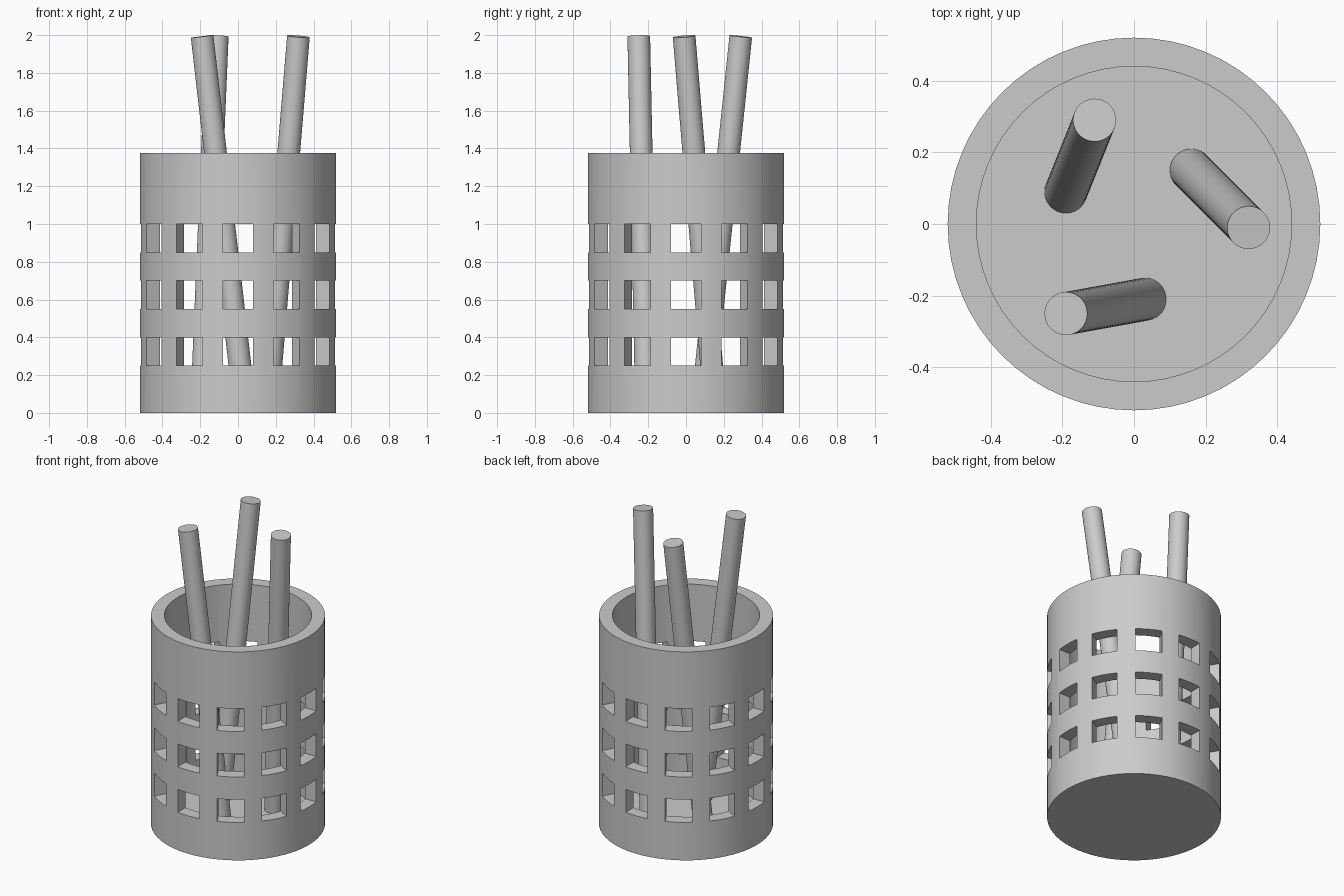
import bpy
import bmesh
from math import pi, radians
from mathutils import Matrix, Vector

cube = bpy.data.objects.get("Cube")
if cube:
    bpy.data.objects.remove(cube, do_unlink=True)

grey = bpy.data.materials.new("grey")
grey.use_nodes = True
color = (0.6, 0.6, 0.6, 1)
grey.diffuse_color = color
grey.node_tree.nodes["Principled BSDF"].inputs["Base Color"].default_value = color

RADIUS, WALL, HEIGHT = 0.52, 0.08, 1.375
SIDES = 64


def make_object(name, bm):
    bmesh.ops.recalc_face_normals(bm, faces=bm.faces)
    mesh = bpy.data.meshes.new(name)
    bm.to_mesh(mesh)
    bm.free()
    mesh.materials.append(grey)
    obj = bpy.data.objects.new(name, mesh)
    bpy.context.collection.objects.link(obj)
    return obj


def select_only(obj):
    bpy.ops.object.select_all(action="DESELECT")
    obj.select_set(True)
    bpy.context.view_layer.objects.active = obj


def smooth(obj):
    select_only(obj)
    bpy.ops.object.shade_smooth_by_angle(angle=radians(30))


# Cup: solid floor, with the walls raised by insetting the top
bm = bmesh.new()
bmesh.ops.create_cone(bm, cap_ends=True, segments=SIDES, radius1=RADIUS,
                      radius2=RADIUS, depth=HEIGHT,
                      matrix=Matrix.Translation((0, 0, HEIGHT / 2)))
top = max(bm.faces, key=lambda f: f.calc_center_median().z)
inner = bmesh.ops.extrude_face_region(bm, geom=[top])["geom"]
bmesh.ops.delete(bm, geom=[top], context="FACES_ONLY")
rim = [v for v in inner if isinstance(v, bmesh.types.BMVert)]
scale = (RADIUS - WALL) / RADIUS
bmesh.ops.scale(bm, vec=(scale, scale, 1), verts=rim)
floor = [f for f in inner if isinstance(f, bmesh.types.BMFace)]
well = bmesh.ops.extrude_face_region(bm, geom=floor)["geom"]
bmesh.ops.delete(bm, geom=floor, context="FACES_ONLY")
bmesh.ops.translate(bm, vec=(0, 0, WALL - HEIGHT),
                    verts=[v for v in well if isinstance(v, bmesh.types.BMVert)])
cup = make_object("cup", bm)

# Window cutters: three rows of twelve straight-sided openings
bm = bmesh.new()
for row in range(3):
    for i in range(12):
        place = (Matrix.Rotation(i * pi / 6, 4, "Z")
                 @ Matrix.Translation((0.48, 0, 0.325 + row * 0.3))
                 @ Matrix.Diagonal((0.2, 0.16, 0.15, 1)))
        bmesh.ops.create_cube(bm, size=1, matrix=place)
cutter = make_object("window_cutter", bm)
cutter.hide_render = True

cut = cup.modifiers.new("windows", "BOOLEAN")
cut.operation = "DIFFERENCE"
cut.solver = "EXACT"
cut.object = cutter
select_only(cup)
bpy.ops.object.modifier_apply(modifier=cut.name)
bpy.data.objects.remove(cutter, do_unlink=True)
smooth(cup)


# Sticks leaning in the cup, each from the floor to its top centre
def stick(name, foot, tip):
    a, b = Vector((*foot, WALL)), Vector((*tip, 1.993))
    axis = b - a
    bm = bmesh.new()
    place = (Matrix.Translation((a + b) / 2)
             @ axis.to_track_quat("Z", "Y").to_matrix().to_4x4())
    bmesh.ops.create_cone(bm, cap_ends=True, segments=SIDES, radius1=0.06,
                          radius2=0.06, depth=axis.length, matrix=place)
    smooth(make_object(name, bm))


stick("back_stick", (-0.19, 0.09), (-0.11, 0.29))
stick("left_stick", (0.16, 0.15), (0.32, -0.01))
stick("front_stick", (0.03, -0.21), (-0.19, -0.25))
